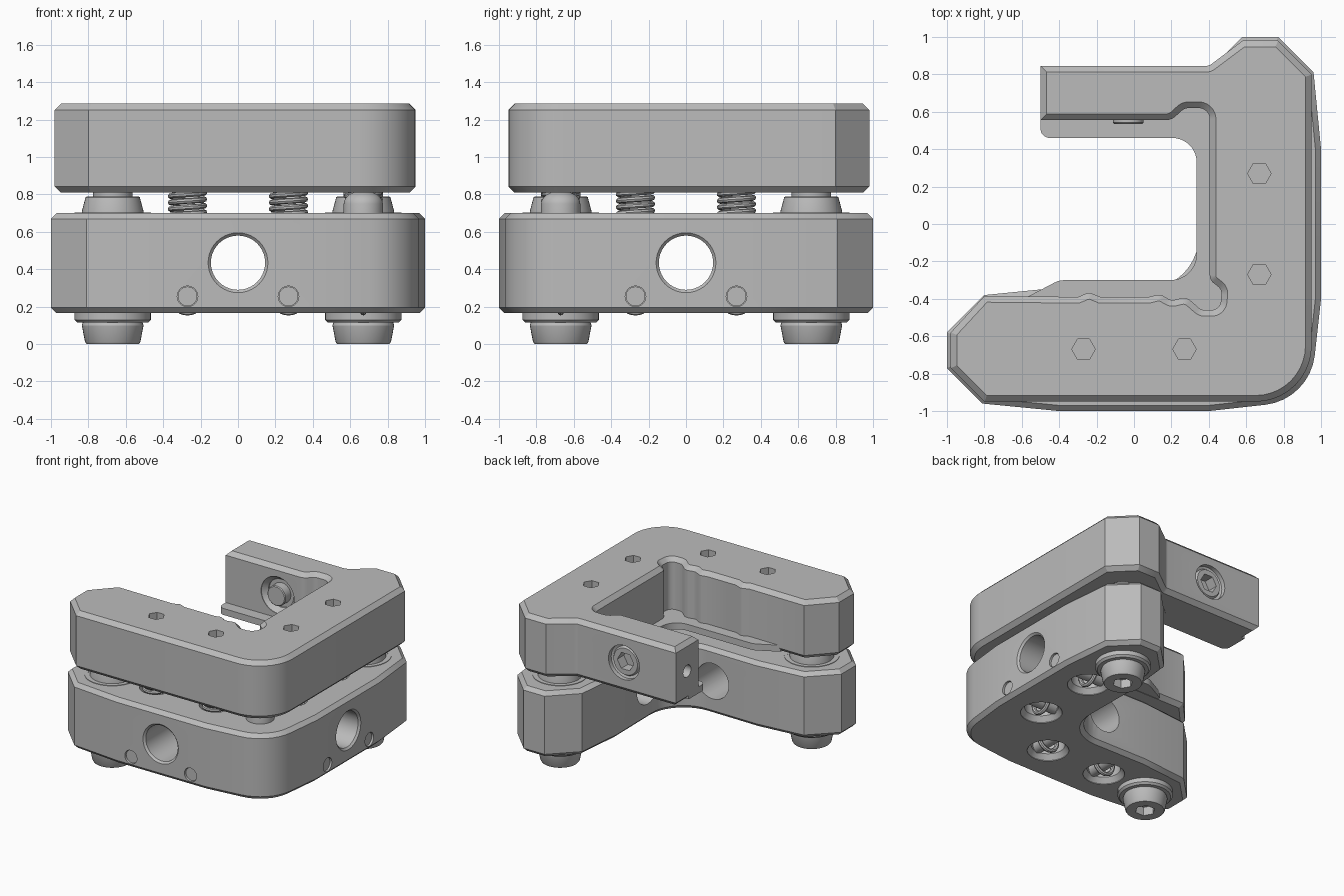
import bpy, bmesh
from math import pi, cos, sin, tan, radians
from mathutils import Matrix, Vector

if "Cube" in bpy.data.objects:
    bpy.data.objects.remove(bpy.data.objects["Cube"])

GREY = bpy.data.materials.new("metal_grey")
GREY.use_nodes = True
GREY.diffuse_color = (0.5, 0.5, 0.5, 1)
GREY.node_tree.nodes["Principled BSDF"].inputs["Base Color"].default_value = (0.5, 0.5, 0.5, 1)

UP = Matrix.Identity(4)
DOWN = Matrix.Rotation(pi, 4, 'X')
FRONT = Matrix.Rotation(pi / 2, 4, 'X')
BACK = Matrix.Rotation(-pi / 2, 4, 'X')
RIGHT = Matrix.Rotation(pi / 2, 4, 'Y')


def finish(name, bm):
    bmesh.ops.recalc_face_normals(bm, faces=bm.faces)
    mesh = bpy.data.meshes.new(name)
    bm.to_mesh(mesh)
    bm.free()
    mesh.materials.append(GREY)
    obj = bpy.data.objects.new(name, mesh)
    bpy.context.collection.objects.link(obj)
    return obj


def outline(points):
    """Polygon whose third values are corner radii."""
    out = []
    for i, p in enumerate(points):
        c = Vector(p[:2])
        if len(p) < 3:
            out.append(c)
            continue
        a = (Vector(points[i - 1][:2]) - c).normalized()
        b = (Vector(points[(i + 1) % len(points)][:2]) - c).normalized()
        half = a.angle(b) / 2
        centre = c + (a + b).normalized() * (p[2] / sin(half))
        start = c + a * (p[2] / tan(half)) - centre
        end = c + b * (p[2] / tan(half)) - centre
        sweep = (pi - 2 * half) * (1 if start.cross(end) > 0 else -1)
        n = max(3, round(abs(sweep) / 0.16))
        out += [centre + Matrix.Rotation(sweep * k / n, 2) @ start for k in range(n + 1)]
    return out


def plate(name, points, z0, z1, chamfer=0):
    bm = bmesh.new()
    face = bm.faces.new([bm.verts.new((p.x, p.y, z0)) for p in outline(points)])
    ext = bmesh.ops.extrude_face_region(bm, geom=[face])
    top = [v for v in ext["geom"] if isinstance(v, bmesh.types.BMVert)]
    bmesh.ops.translate(bm, verts=top, vec=(0, 0, z1 - z0))
    if chamfer:
        rim = [e for e in bm.edges if abs(e.verts[0].co.z - e.verts[1].co.z) < 1e-5]
        bmesh.ops.bevel(bm, geom=rim, offset=chamfer, segments=1, affect='EDGES')
    return finish(name, bm)


def lathe(name, profile, loc, rot=UP, steps=40):
    """Turn (radius, height) points about the local z axis."""
    bm = bmesh.new()
    vs = [bm.verts.new((r, 0, z)) for r, z in profile]
    es = [bm.edges.new(pair) for pair in zip(vs, vs[1:])]
    bmesh.ops.spin(bm, geom=vs + es, axis=(0, 0, 1), cent=(0, 0, 0), angle=2 * pi, steps=steps)
    bmesh.ops.remove_doubles(bm, verts=bm.verts, dist=1e-5)
    bm.transform(Matrix.Translation(loc) @ rot)
    return finish(name, bm)


def rod(name, r, z0, z1, loc, rot=UP, steps=40):
    return lathe(name, [(0, z0), (r, z0), (r, z1), (0, z1)], loc, rot, steps)


def cut(target, cutter):
    mod = target.modifiers.new("cut", 'BOOLEAN')
    mod.operation, mod.solver, mod.object = 'DIFFERENCE', 'EXACT', cutter
    bpy.context.view_layer.objects.active = target
    bpy.ops.object.modifier_apply(modifier=mod.name)
    bpy.data.objects.remove(cutter)


# Main plates and the thin ledge round the opening
base = plate("base_plate", [
    (-1, -.58), (-1, -.77), (-.81, -.96), (-.4, -1), (.4, -1), (.94, -.94, .3),
    (1, -.4), (1, .4), (.96, .81), (.77, 1), (.58, 1), (.38, .8), (.34, .4),
    (.35, -.35, .28), (-.4, -.34), (-.8, -.38)], .165, .7, .03)
upper = plate("upper_frame", [
    (-.98, -.58), (-.98, -.77), (-.8, -.95), (.95, -.95, .3), (.95, .8), (.77, .98),
    (.58, .98), (.4, .845, .05), (-.5, .845), (-.5, .555), (.2, .555, .08),
    (.27, .62, .06), (.405, .62, .06), (.405, -.3, .05), (.47, -.35, .05),
    (.46, -.46, .05), (.36, -.46, .05), (.28, -.39, .06), (.2, -.41, .05),
    (.14, -.375, .05), (.08, -.39), (-.18, -.39), (-.24, -.365, .05), (-.3, -.39),
    (-.8, -.385)], .81, 1.285, .033)
plate("opening_ledge", [
    (-.5, .46, .05), (.335, .46, .13), (.335, -.3, .14), (-.4, -.3, .12), (-.58, -.395),
    (-.58, -.54), (.54, -.54), (.54, .68), (-.5, .68)], .812, .865)

# Large cross bores with chamfered mouths
for rot in (FRONT, RIGHT):
    cut(base, lathe("bore", [(0, 0), (.145, 0), (.145, .985), (.17, 1.01), (.17, 1.1), (0, 1.1)],
                    (0, 0, .435), rot))

# Springs, each hooked over a cross pin
for leg, rot in (("front", FRONT), ("right", RIGHT)):
    for side, s in (("near", -.27), ("far", .27)):
        x, y = (s, -.67) if leg == "front" else (.67, s)
        pin_at = (s, 0, .255) if leg == "front" else (0, s, .255)
        tag = leg + "_" + side
        cut(base, lathe("pocket", [(0, .1), (.155, .1), (.155, .17), (.125, .21), (.125, .8), (0, .8)],
                        (x, y, 0)))
        cut(base, rod("pin_hole", .055, .85, 1.1, pin_at, rot))
        cut(upper, rod("spring_seat", .125, .7, 1.02, (x, y, 0)))
        cut(upper, rod("hex_hole", .063, 1.1, 1.4, (x, y, 0), steps=6))
        rod("pin_" + tag, .052, .5, .985, pin_at, rot)

        curve = bpy.data.curves.new("spring_" + tag, 'CURVE')
        curve.dimensions, curve.bevel_depth, curve.bevel_resolution = '3D', .015, 2
        count = 300
        path = curve.splines.new('POLY')
        path.points.add(count - 1)
        for i, p in enumerate(path.points):
            a = i * 2 * pi / 16
            p.co = (x + .09 * cos(a), y + .09 * sin(a), .36 + .0345 * i / 16, 1)
        curve.materials.append(GREY)
        spring = bpy.data.objects.new("spring_" + tag, curve)
        bpy.context.collection.objects.link(spring)
        bpy.ops.object.select_all(action='DESELECT')
        spring.select_set(True)
        bpy.context.view_layer.objects.active = spring
        bpy.ops.object.convert(target='MESH')

        bpy.ops.mesh.primitive_torus_add(location=(x, y, .255), rotation=rot.to_euler(),
                                         major_radius=.085, minor_radius=.017,
                                         major_segments=32, minor_segments=8)
        hook = bpy.context.object
        hook.name = "spring_hook_" + tag
        hook.data.materials.append(GREY)

# Adjuster screws at the two tips
for tag, x, y in (("left", -.67, -.67), ("back", .67, .67)):
    knob = lathe("adjuster_knob_" + tag, [
        (0, 0), (.14, 0), (.148, .012), (.165, .1), (.16, .115), (.19, .115), (.205, .13),
        (.205, .2), (0, .2)], (x, y, 0))
    cut(knob, rod("socket", .075, -.1, .07, (x, y, 0), steps=6))
    lathe("adjuster_boss_" + tag, [
        (0, .65), (.165, .65), (.165, .71), (.145, .785), (.138, .79), (.105, .79),
        (.105, .83), (0, .83)], (x, y, 0))
    lathe("adjuster_ring_" + tag, [(.18, .69), (.18, .704), (.205, .704), (.205, .69)], (x, y, 0))

# Pivot ball under the rounded corner
lathe("pivot_ball", [(0, .65), (.105, .65), (.105, .75)] +
      [(.105 * cos(a), .75 + .07 * sin(a)) for a in (radians(15 * k) for k in range(1, 6))] +
      [(0, .82)], (.67, -.67, 0))

# Clamp screw through the arm
at = (-.03, 0, 1.05)
cut(upper, lathe("clamp_hole", [(0, .4), (.15, .4), (.15, .56), (.115, .6), (.115, .8),
                                (.14, .81), (.14, .9), (0, .9)], at, BACK))
clamp = lathe("clamp_screw", [(0, .535), (.075, .535), (.082, .542), (.082, .61), (.118, .61),
                              (.118, .81), (.108, .825), (0, .825)], at, BACK)
cut(clamp, rod("clamp_socket", .075, .74, .9, at, BACK, 6))
cut(upper, rod("arm_end_hole", .05, .42, .6, (0, .7, 1.05), Matrix.Rotation(-pi / 2, 4, 'Y'), 24))

# Smooth round surfaces, keep machined edges crisp
for obj in bpy.context.scene.objects:
    if obj.type == 'MESH':
        bpy.ops.object.select_all(action='DESELECT')
        obj.select_set(True)
        bpy.context.view_layer.objects.active = obj
        bpy.ops.object.shade_smooth_by_angle(angle=radians(28))
